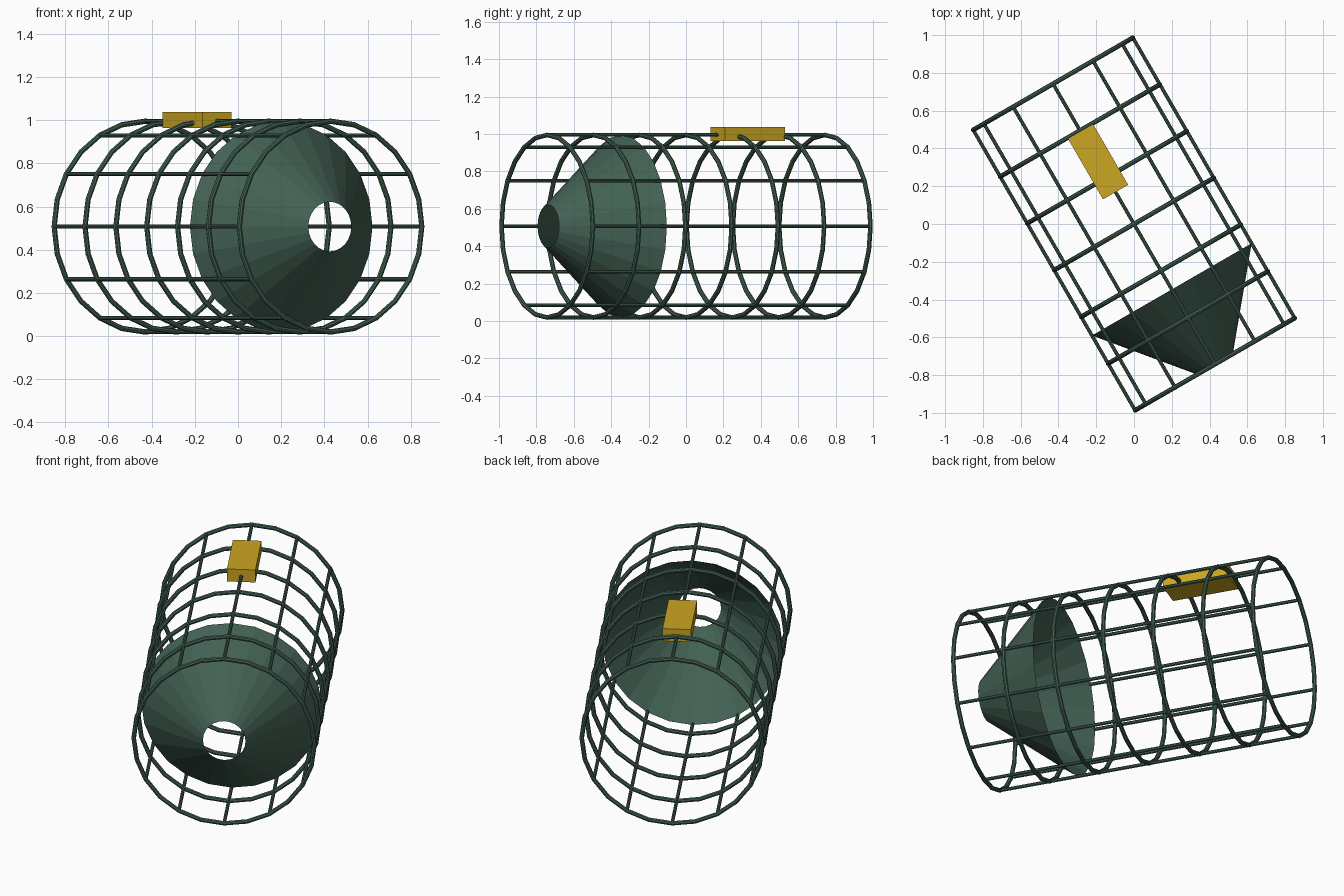
import bpy
from math import radians, sin, cos, tau
from mathutils import Euler, Vector

default = bpy.data.objects.get("Cube")
if default:
    bpy.data.objects.remove(default, do_unlink=True)

# Cage frame: local z runs along the cage towards its entrance, local y is up
TURN = Euler((radians(90), 0, radians(30)))
CENTRE = Vector((0, 0, 0.507))
RADIUS = 0.488
HALF = 0.857
RINGS = 7
RODS = 12
SIDES = 24


def material(name, colour):
    mat = bpy.data.materials.new(name)
    mat.use_nodes = True
    mat.diffuse_color = colour
    mat.node_tree.nodes["Principled BSDF"].inputs["Base Color"].default_value = colour
    return mat


green = material("dark green", (0.055, 0.118, 0.086, 1))
yellow = material("tag yellow", (0.6, 0.38, 0.015, 1))


def place(x, y, z):
    """Keyword arguments that put a primitive in the cage frame."""
    spot = Vector((x, y, z))
    spot.rotate(TURN)
    return {"location": CENTRE + spot, "rotation": TURN}


def finish(name, mat):
    obj = bpy.context.object
    obj.name = name
    obj.data.materials.append(mat)
    return obj


# Hoops
for i in range(RINGS):
    z = HALF * (2 * i / (RINGS - 1) - 1)
    bpy.ops.mesh.primitive_torus_add(major_radius=RADIUS, minor_radius=0.0125,
                                     major_segments=SIDES, minor_segments=8,
                                     **place(0, 0, z))
    finish(f"hoop_{i + 1}", green)

# Lengthwise rods
for i in range(RODS):
    a = tau * i / RODS
    bpy.ops.mesh.primitive_cylinder_add(vertices=8, radius=0.0095, depth=2 * HALF,
                                        **place(RADIUS * cos(a), RADIUS * sin(a), 0))
    finish(f"rod_{i + 1}", green)

# Open entrance funnel, wide end inside the cage
base, tip = 0.40, 0.85
bpy.ops.mesh.primitive_cone_add(vertices=SIDES, radius1=RADIUS, radius2=0.115,
                                depth=tip - base, end_fill_type='NOTHING',
                                **place(0, 0, (base + tip) / 2))
finish("entrance_funnel", green)

# Tag block on top
bpy.ops.mesh.primitive_cube_add(size=1, **place(0, 0.493, -0.381))
tag = finish("tag_block", yellow)
tag.scale = (0.154, 0.074, 0.372)
